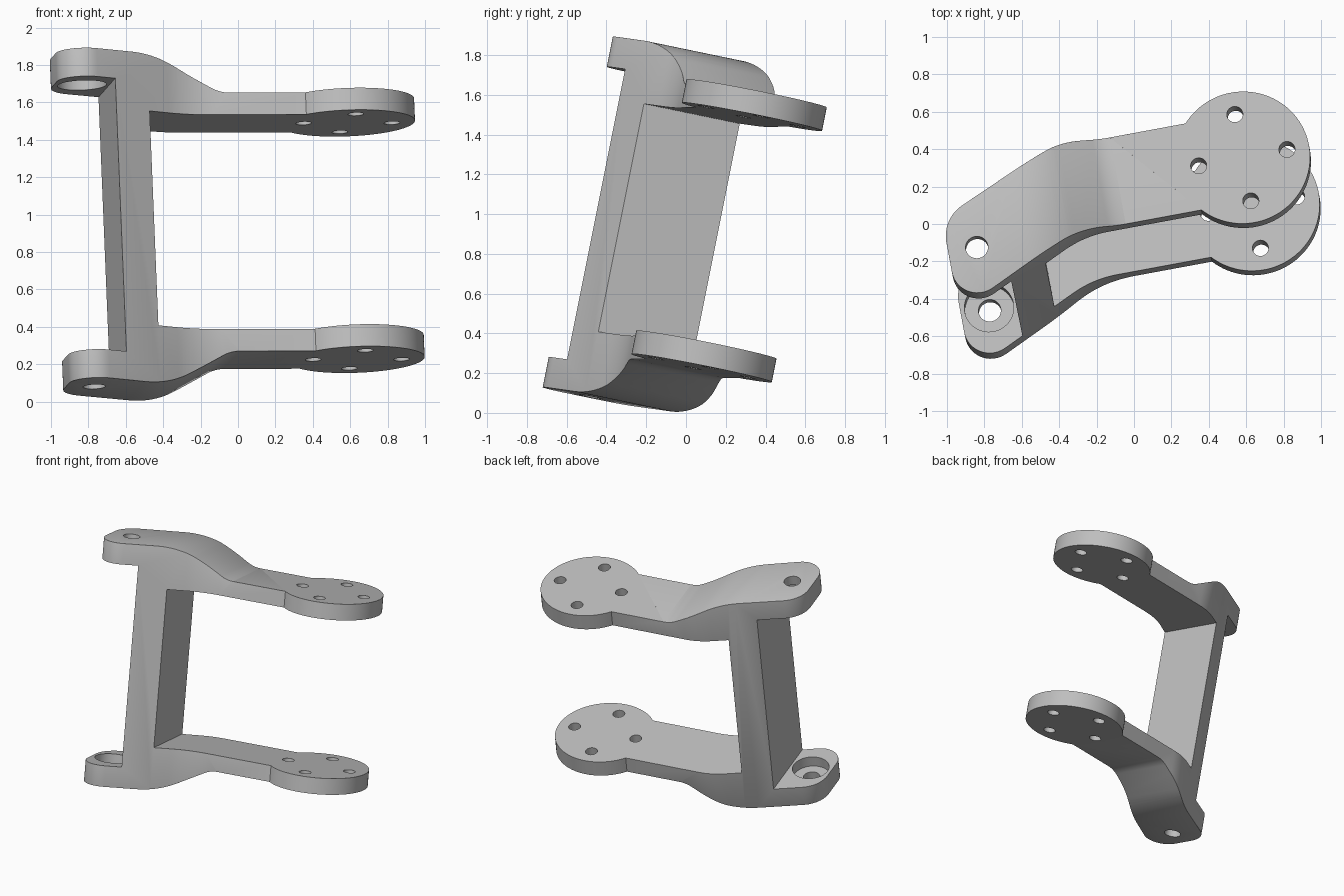
import bpy, bmesh, math
from mathutils import Vector, Matrix

if "Cube" in bpy.data.objects:
    bpy.data.objects.remove(bpy.data.objects["Cube"])

grey = bpy.data.materials.new("light grey plastic")
grey.use_nodes = True
grey.diffuse_color = (0.52, 0.52, 0.52, 1)
grey.node_tree.nodes["Principled BSDF"].inputs["Base Color"].default_value = (0.52, 0.52, 0.52, 1)


def rounded(points):
    """Polygon from (x, y, tangent length); corners become true arcs."""
    out = []
    n = len(points)
    for i, (x, y, t) in enumerate(points):
        p = Vector((x, y))
        if t == 0:
            out.append(p)
            continue
        a = (Vector(points[i - 1][:2]) - p).normalized()
        b = (Vector(points[(i + 1) % n][:2]) - p).normalized()
        half = a.angle(b) / 2
        radius = t * math.tan(half)
        centre = p + (a + b).normalized() * (t / math.cos(half))
        start, end = p + a * t - centre, p + b * t - centre
        turn = start.angle_signed(end)
        for k in range(13):
            ang = -turn * k / 12
            out.append(centre + Matrix.Rotation(ang, 2) @ start.normalized() * radius)
    return out


def prism(name, pts, axis, low, high):
    """Extrude a 2D outline along local axis 1 (across) or 2 (up)."""
    bm = bmesh.new()
    place = (lambda p, h: (p.x, h, p.y)) if axis == 1 else (lambda p, h: (p.x, p.y, h))
    face = bm.faces.new([bm.verts.new(place(p, low)) for p in pts])
    new = bmesh.ops.extrude_face_region(bm, geom=[face])["geom"]
    shift = Vector((0, high - low, 0)) if axis == 1 else Vector((0, 0, high - low))
    bmesh.ops.translate(bm, vec=shift, verts=[v for v in new if isinstance(v, bmesh.types.BMVert)])
    bmesh.ops.recalc_face_normals(bm, faces=bm.faces)
    mesh = bpy.data.meshes.new(name)
    bm.to_mesh(mesh)
    bm.free()
    mesh.materials.append(grey)
    obj = bpy.data.objects.new(name, mesh)
    bpy.context.collection.objects.link(obj)
    return obj


def boolean(target, cutter, operation):
    mod = target.modifiers.new("cut", "BOOLEAN")
    mod.operation, mod.object, mod.solver = operation, cutter, "EXACT"
    bpy.context.view_layer.objects.active = target
    bpy.ops.object.modifier_apply(modifier=mod.name)
    bpy.data.objects.remove(cutter)


def circle(x, y, r, n=40):
    return [Vector((x + r * math.cos(math.tau * k / n), y + r * math.sin(math.tau * k / n)))
            for k in range(n)]


# Plan outline: round horn disc, arm, bent foot
disc_r, arm_half = 0.36, 0.24
a0 = math.pi - math.asin(arm_half / disc_r)
disc = [(disc_r * math.cos(a), disc_r * math.sin(a), 0)
        for a in (-a0 + 2 * a0 * k / 72 for k in range(73))]
foot = [(-0.94, 0.24, 0.1), (-1.64, -0.07, 0.13), (-1.64, -0.585, 0.22), (-0.91, -0.24, 0.13)]
bracket = prism("bracket", rounded(disc + foot), 2, -1, 1)

# Side profile: C shape with post and stepped outer ends
upper = [(-1.337, 0.745, 0), (-1.8, 0.745, 0), (-1.8, 0.9, 0), (-1.09, 0.9, 0.14),
         (-0.73, 0.705, 0.05), (0.5, 0.705, 0), (0.5, 0.585, 0), (-1.14, 0.585, 0)]
lower = [(x, -z, t) for x, z, t in reversed(upper)]
boolean(bracket, prism("profile_cutter", rounded(upper + lower), 1, -1, 1), "INTERSECT")

# Soft outer edges on the feet and slopes
bm = bmesh.new()
bm.from_mesh(bracket.data)
soft = []
for e in bm.edges:
    if len(e.link_faces) != 2:
        continue
    tilt = sorted(abs(f.normal.z) for f in e.link_faces)
    if tilt[0] < 0.3 and tilt[1] > 0.7 and all(abs(v.co.z) > 0.704 and v.co.x < -0.67 for v in e.verts):
        if any(f.normal.z * e.verts[0].co.z > 0.5 for f in e.link_faces):
            soft.append(e)
bmesh.ops.bevel(bm, geom=soft, offset=0.02, segments=3, profile=0.5, affect="EDGES", clamp_overlap=True)
bm.to_mesh(bracket.data)
bm.free()

# Horn screw holes, pivot holes and inner bearing recesses
for x, y in ((0.24, 0), (-0.24, 0), (0, 0.24), (0, -0.24)):
    boolean(bracket, prism("screw_cutter", circle(x, y, 0.043), 2, -1, 1), "DIFFERENCE")
pivot = (-1.485, -0.257)
boolean(bracket, prism("pivot_cutter", circle(*pivot, 0.06), 2, -1, 1), "DIFFERENCE")
boolean(bracket, prism("recess_cutter", circle(*pivot, 0.132, 56), 2, -0.825, 0.825), "DIFFERENCE")

# Tilt the bracket into place
up = Vector((-0.040, 0.196, 0.980)).normalized()
along = Vector((0.983, 0.182, 0.004))
along = (along - up * along.dot(up)).normalized()
across = up.cross(along)
turn = Matrix((along, across, up)).transposed().to_4x4()
bracket.data.transform(Matrix.Translation((0.61, 0.217, 0.916)) @ turn)
bracket.data.update()

bpy.ops.object.select_all(action="DESELECT")
bracket.select_set(True)
bpy.context.view_layer.objects.active = bracket
bpy.ops.object.shade_smooth_by_angle(angle=math.radians(30))
